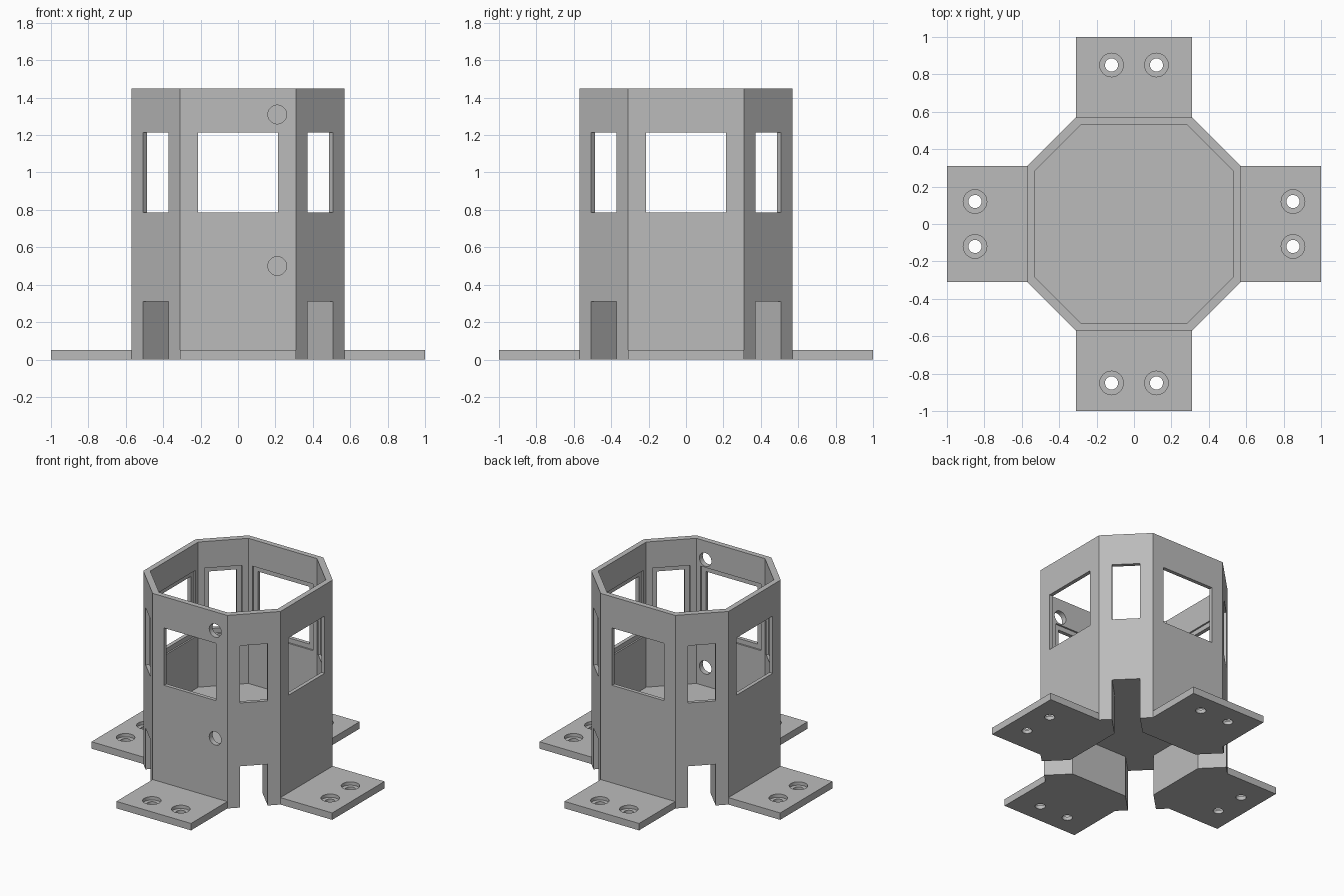
import bpy, bmesh, math
from mathutils import Matrix, Vector

if "Cube" in bpy.data.objects:
    bpy.data.objects.remove(bpy.data.objects["Cube"])

grey = bpy.data.materials.new("plain_grey")
grey.use_nodes = True
grey.diffuse_color = (0.5, 0.5, 0.5, 1)
grey.node_tree.nodes["Principled BSDF"].inputs["Base Color"].default_value = (0.5, 0.5, 0.5, 1)


def finish(name, bm):
    bmesh.ops.recalc_face_normals(bm, faces=bm.faces)
    mesh = bpy.data.meshes.new(name)
    bm.to_mesh(mesh)
    bm.free()
    mesh.materials.append(grey)
    obj = bpy.data.objects.new(name, mesh)
    bpy.context.scene.collection.objects.link(obj)
    return obj


def octagon(name, flat, corner, z0, z1):
    """Prism with flats at +-flat whose ends are at +-corner."""
    bm = bmesh.new()
    ring = []
    for k in range(4):
        turn = Matrix.Rotation(k * math.pi / 2, 3, "Z")
        for x in (-corner, corner):
            ring.append(bm.verts.new(turn @ Vector((x, -flat, z0))))
    base = bm.faces.new(ring)
    top = bmesh.ops.extrude_face_region(bm, geom=[base])["geom"]
    bmesh.ops.translate(bm, verts=[v for v in top if isinstance(v, bmesh.types.BMVert)],
                        vec=(0, 0, z1 - z0))
    return finish(name, bm)


def box(name, x, y, z, angle=0):
    """Box from (min, max) ranges, turned about the vertical axis."""
    bm = bmesh.new()
    size = [r[1] - r[0] for r in (x, y, z)]
    mid = [(r[0] + r[1]) / 2 for r in (x, y, z)]
    place = (Matrix.Rotation(angle, 4, "Z") @ Matrix.Translation(mid)
             @ Matrix.Diagonal((*size, 1)))
    bmesh.ops.create_cube(bm, size=1, matrix=place)
    return finish(name, bm)


def rod(name, centre, radius, depth, turn=Matrix.Identity(4)):
    bm = bmesh.new()
    bmesh.ops.create_cone(bm, cap_ends=True, segments=48, radius1=radius, radius2=radius,
                          depth=depth, matrix=Matrix.Translation(centre) @ turn)
    return finish(name, bm)


def cut(target, cutters):
    """Subtract the cutters and remove them."""
    for c in cutters:
        mod = target.modifiers.new("cut", "BOOLEAN")
        mod.operation, mod.solver, mod.object = "DIFFERENCE", "EXACT", c
    bpy.context.view_layer.update()
    graph = bpy.context.evaluated_depsgraph_get()
    mesh = bpy.data.meshes.new_from_object(target.evaluated_get(graph))
    target.modifiers.clear()
    target.data = mesh
    for c in cutters:
        bpy.data.objects.remove(c)


# Tower shell: octagonal wall, floor, and hollow underside
tower = octagon("tower_shell", 0.57, 0.31, 0, 1.45)
cutters = [octagon("room", 0.53, 0.285, 0.36, 1.6),
           octagon("under_hollow", 0.37, 0.236, -0.1, 0.31)]

# Windows with a wider rebate inside, and notches under the corner walls
LOW, HIGH, LIP = 0.785, 1.215, 0.035
for k in range(8):
    angle = k * math.pi / 4
    corner = k % 2 == 1
    half = 0.095 if corner else 0.215
    outer = 0.622 if corner else 0.57
    cutters.append(box("window", (-half, half), (-0.8, -0.45), (LOW, HIGH), angle))
    cutters.append(box("rebate", (-half - LIP, half + LIP), (-outer + 0.028, -0.45),
                       (LOW - LIP, HIGH + LIP), angle))
    if corner:
        cutters.append(box("notch", (-0.0955, 0.0955), (-0.8, -0.35), (-0.1, 0.31), angle))

# Round holes through the front wall
for z in (0.5, 1.31):
    cutters.append(rod("front_hole", (0.21, -0.55, z), 0.05, 0.2,
                       Matrix.Rotation(math.pi / 2, 4, "X")))
cut(tower, cutters)
parts = [tower]

# Four mounting feet with counterbored screw holes
foot = box("front_foot", (-0.31, 0.31), (-1, -0.57), (0, 0.052))
holes = []
for x in (-0.12, 0.12):
    holes.append(rod("screw_hole", (x, -0.85, 0), 0.035, 0.3))
    holes.append(rod("counterbore", (x, -0.85, 0.077), 0.063, 0.1))
cut(foot, holes)
parts.append(foot)
for k, side in enumerate(("left", "back", "right"), 1):
    copy = foot.copy()
    copy.data = foot.data.copy()
    copy.name = side + "_foot"
    copy.data.transform(Matrix.Rotation(k * math.pi / 2, 4, "Z"))
    bpy.context.scene.collection.objects.link(copy)
    parts.append(copy)

# Smooth the round holes, keep every edge crisp
bpy.ops.object.select_all(action="DESELECT")
for p in parts:
    p.select_set(True)
bpy.context.view_layer.objects.active = tower
bpy.ops.object.shade_smooth_by_angle(angle=math.radians(30))
